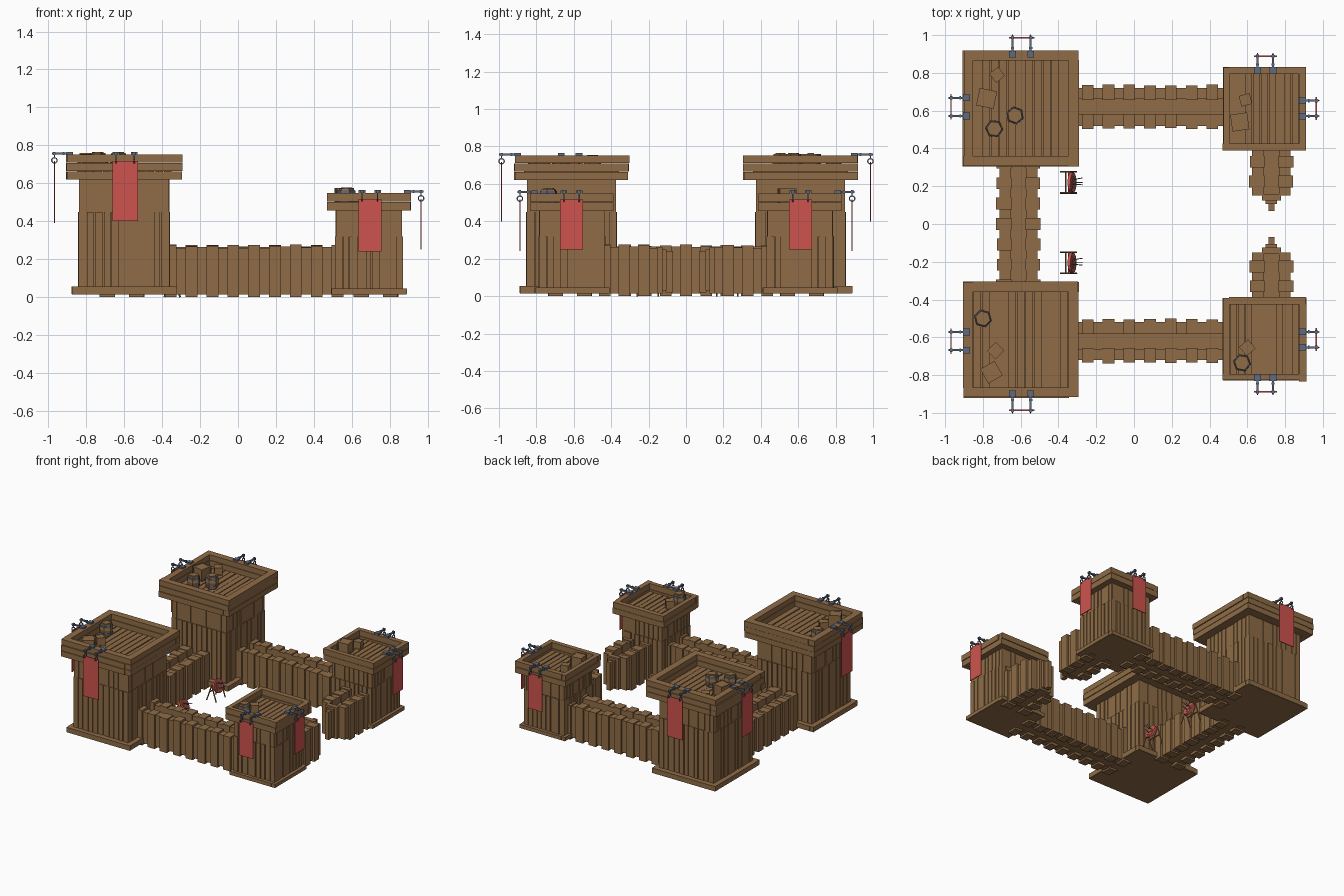
import bpy, bmesh, math, random
from mathutils import Matrix, Vector

if "Cube" in bpy.data.objects:
    bpy.data.objects.remove(bpy.data.objects["Cube"])

random.seed(4)
T = Matrix.Translation


def RZ(a):
    return Matrix.Rotation(math.radians(a), 4, 'Z')


def material(name, rgb):
    m = bpy.data.materials.new(name)
    m.diffuse_color = (*rgb, 1)
    m.use_nodes = True
    m.node_tree.nodes["Principled BSDF"].inputs["Base Color"].default_value = m.diffuse_color
    return m


WOOD = material("brown_wood", (0.275, 0.150, 0.062))
RED = material("red_cloth", (0.62, 0.088, 0.078))
METAL = material("blue_grey_metal", (0.115, 0.145, 0.215))


class Part:
    """Collects primitives into one mesh object of one colour."""

    def __init__(self, name, mat):
        self.name, self.mat, self.bm = name, mat, bmesh.new()

    def box(self, c, s, m=Matrix()):
        bmesh.ops.create_cube(self.bm, size=1, matrix=m @ T(c) @ Matrix.Diagonal((*s, 1)))

    def span(self, lo, hi, m=Matrix()):
        lo, hi = Vector(lo), Vector(hi)
        self.box((lo + hi) / 2, hi - lo, m)

    def cone(self, r1, r2, z0, z1, m=Matrix(), n=6):
        bmesh.ops.create_cone(self.bm, cap_ends=True, segments=n, radius1=r1, radius2=r2,
                              depth=z1 - z0, matrix=m @ T((0, 0, (z0 + z1) / 2)))

    def rod(self, a, b, r, n=6):
        a, b = Vector(a), Vector(b)
        q = (b - a).to_track_quat('Z', 'Y').to_matrix().to_4x4()
        self.cone(r, r, 0, (b - a).length, T(a) @ q, n)

    def ring(self, r, t, m, n=10):
        # small square-section ring standing in its local xz plane
        for k in range(n):
            rot = Matrix.Rotation(2 * math.pi * k / n, 4, 'Y')
            self.box((r, 0, 0), (t, t, 2 * math.pi * r / n * 1.15), m @ rot)

    def done(self):
        me = bpy.data.meshes.new(self.name)
        self.bm.to_mesh(me)
        self.bm.free()
        me.materials.append(self.mat)
        ob = bpy.data.objects.new(self.name, me)
        bpy.context.collection.objects.link(ob)


def jit(a):
    return random.uniform(-a, a)


def planks(part, m, lo, hi, n, z0, z1, depth, gap=0.006):
    """Row of uneven upright planks along local x, front face at local y = depth."""
    cuts = [lo + (hi - lo) * k / n for k in range(n + 1)]
    cuts = [c + (jit((hi - lo) / n * 0.15) if 0 < k < n else 0) for k, c in enumerate(cuts)]
    for a, b in zip(cuts, cuts[1:]):
        part.span((a + gap / 2, depth + 0.02, z0), (b - gap / 2, depth + jit(0.003), z1), m)


def tower(name, cx, cy, body, base, rim, rim_t, z, n, rows):
    """z = base top, body seam, rim bottom, floor, rim top."""
    m = T((cx, cy, 0))
    b = Part(name + "_body", WOOD)
    b.span((-body + .008, -body + .008, .02), (body - .008, body - .008, z[2] + .01), m)
    for k in range(4):
        r = m @ RZ(90 * k)
        planks(b, r, -body, body, n, z[0] - .01, z[1], -body)
        planks(b, r, -body, body, n, z[1], z[2] + .005, -body + .004)
    b.done()
    p = Part(name + "_base", WOOD)
    p.span((-base, -base, .015), (base, base, z[0] - .006), m)
    for k in range(4):
        p.span((-base, -base - .003, .017), (base - .03, -base + .04, z[0]), m @ RZ(90 * k))
    p.done()
    # deck planks running front to back
    f = Part(name + "_floor", WOOD)
    i = rim - rim_t
    f.span((-i - .01, -i - .01, z[2] + .002), (i + .01, i + .01, z[3] - .008), m)
    w = 2 * i / n
    for k in range(n):
        x = -i + w * k
        f.span((x + .003, -i, z[2] + .01), (x + w - .003, i, z[3] + jit(.002)), m)
    f.done()
    # stacked horizontal boards around the deck
    q = Part(name + "_parapet", WOOD)
    h = (z[4] - z[2]) / rows
    for k in range(4):
        for j in range(rows):
            d = jit(.004)
            q.span((-rim + jit(.003), -rim + d, z[2] + h * j + .001),
                   (rim - rim_t + .002, -i, z[2] + h * (j + 1) - .002), m @ RZ(90 * k))
    q.done()


def banner(name, cx, cy, turn, shift, reach, rim, top, w, drop, arm):
    """Hanging cloth on two metal arms; local -y points outward."""
    m = T((cx, cy, 0)) @ RZ(turn) @ T((shift, 0, 0))
    c = Part(name + "_cloth", RED)
    c.span((-w / 2, -reach - .003, drop), (w / 2, -reach + .003, top - .038), m)
    c.done()
    a = Part(name + "_arms", METAL)
    for s in (-arm, arm):
        a.box((s, -rim + .018, top + .002), (.035, .036, .016), m)
        a.box((s, -(reach + rim) / 2 + .005, top + .002), (.011, reach - rim + .035, .011), m)
        a.box((s, -reach, top + .002), (.018, .014, .018), m)
        a.box((s, -rim - .015, top + .002), (.017, .010, .017), m)
        a.box((s, -reach, top - .013), (.006, .006, .022), m)
        a.ring(.014, .006, m @ T((s, -reach, top - .034)) @ RZ(90))
    a.done()


LARGE = (-.6, .612)
SMALL = (.69, .61)
for side, sy in (("front", -1), ("back", 1)):
    out = 0 if sy < 0 else 180
    lx, ly, sx, syy = LARGE[0], LARGE[1] * sy, SMALL[0], SMALL[1] * sy
    tower(side + "_large_tower", lx, ly, .24, .275, .305, .052, (.055, .45, .62, .665, .755), 11, 3)
    tower(side + "_small_tower", sx, syy, .177, .197, .22, .036, (.045, .32, .455, .485, .55), 9, 2)
    banner(side + "_large_banner", lx, ly, out, -.005 * sy, .374, .305, .755, .135, .40, .048)
    banner(side + "_left_banner", lx, ly, -90, -.008 * sy, .368, .305, .755, .135, .39, .048)
    banner(side + "_small_banner", sx, syy, out, -.005 * sy, .278, .22, .555, .122, .24, .041)
    banner(side + "_right_banner", sx, syy, 90, .002 * sy, .275, .22, .555, .122, .25, .041)


def wall(name, m, teeth, lo, hi):
    """Double palisade along local x with a walkway between."""
    p = Part(name, WOOD)
    p.span((lo, -.06, .02), (hi, .06, .215), m)
    for s in (-1, 1):
        for t in teeth:
            a, b = sorted((s * .037, s * (.116 + jit(.003))))
            p.span((t - .031, a, 0), (t + .031, b, .272 + jit(.005)), m)
        edges = [lo] + [e for t in teeth for e in (t - .03, t + .03)] + [hi]
        for a, b in zip(edges[::2], edges[1::2]):
            if b - a > .01:
                y0, y1 = sorted((s * .041, s * .101))
                p.span((a, y0, .013), (b, y1, .262 + jit(.004)), m)
    p.done()


# curtain walls and the two gate stubs
for side, sy in (("front", -1), ("back", 1)):
    wall(side + "_wall", T((0, .62 * sy, 0)), [.085 + .11 * k for k in range(-4, 5)], -.41, .56)
    m = T((.727, 0, 0)) @ RZ(90 * sy)
    wall(side + "_gate_wall", m, [.225, .33, .435], .152, .5)
    g = Part(side + "_gate_post", WOOD)
    g.span((.125, -.05, .015), (.16, .05, .262), m)
    g.span((.105, -.03, .03), (.13, .03, .25), m)
    g.span((.07, -.016, .02), (.11, .016, .24), m)
    g.done()
wall("left_wall", T((-.612, 0, 0)) @ RZ(90), [.108 * k for k in range(-3, 4)], -.39, .39)


def barrel(name, x, y, z, turn):
    m = T((x, y, z)) @ RZ(turn)
    b = Part(name, WOOD)
    b.cone(.040, .049, 0, .05, m)
    b.cone(.049, .040, .05, .096, m)
    b.cone(.030, .030, .09, .1, m)
    b.done()
    h = Part(name + "_hoops", METAL)
    for c in (.02, .077):
        h.cone(.048, .048, c - .007, c + .007, m)
    h.done()


def crate(name, x, y, z, s, turn):
    m = T((x, y, z)) @ RZ(turn)
    c = Part(name, WOOD)
    c.box((0, 0, s / 2), (s * .92, s * .92, s * .94), m)
    for a in (-1, 1):
        for b in (-1, 1):
            e, t = s / 2 - s * .05, s * .1
            c.box((a * e, b * e, s / 2), (t, t, s), m)
            c.box((0, a * e, s / 2 + b * e), (s, t, t), m)
            c.box((a * e, 0, s / 2 + b * e), (t, s, t), m)
    c.done()


# stores on the tower decks
for k, (x, y, z, t) in enumerate([(-.63, .575, .665, 10), (-.74, .505, .665, 25),
                                  (-.8, -.5, .655, 15), (.572, -.735, .477, 20)]):
    barrel("barrel_%d" % k, x, y, z, t)
for k, (x, y, z, s, t) in enumerate([(-.78, .665, .665, .094, -12), (-.725, .79, .665, .06, 38),
                                     (-.732, -.67, .665, .065, 45), (-.755, -.785, .665, .088, 30),
                                     (.56, .54, .485, .09, 8), (.59, .657, .485, .058, 15),
                                     (.6, -.655, .485, .062, 40)]):
    crate("crate_%d" % k, x, y, z, s, t)

# practice targets on trestles, facing the gate
for side, y in (("front", -.205), ("back", .22)):
    e = Part(side + "_target_stand", WOOD)
    for s in (-.056, .056):
        e.rod((-.305, y + s, 0), (-.345, y + s, .125), .005)
        e.rod((-.388, y + s, 0), (-.345, y + s, .125), .005)
    for x, z in ((-.345, .122), (-.362, .07)):
        e.rod((x, y - .06, z), (x, y + .06, z), .005)
    e.done()
    m = T((-.328, y, .105)) @ Matrix.Rotation(math.radians(72), 4, 'Y')
    d = Part(side + "_target_disc", RED)
    d.cone(.053, .053, -.008, .008, m, 14)
    d.cone(.017, .017, 0, .012, m, 14)
    d.done()
    r = Part(side + "_target_ring", WOOD)
    r.cone(.034, .034, 0, .010, m, 14)
    r.done()
    w = Part(side + "_target_arrows", METAL)
    for dy, dz in ((.015, .01), (-.008, .025), (.0, -.018)):
        w.rod((-.325, y + dy, .105 + dz), (-.272, y + dy * 1.6, .125 + dz), .0025, 5)
    w.done()
